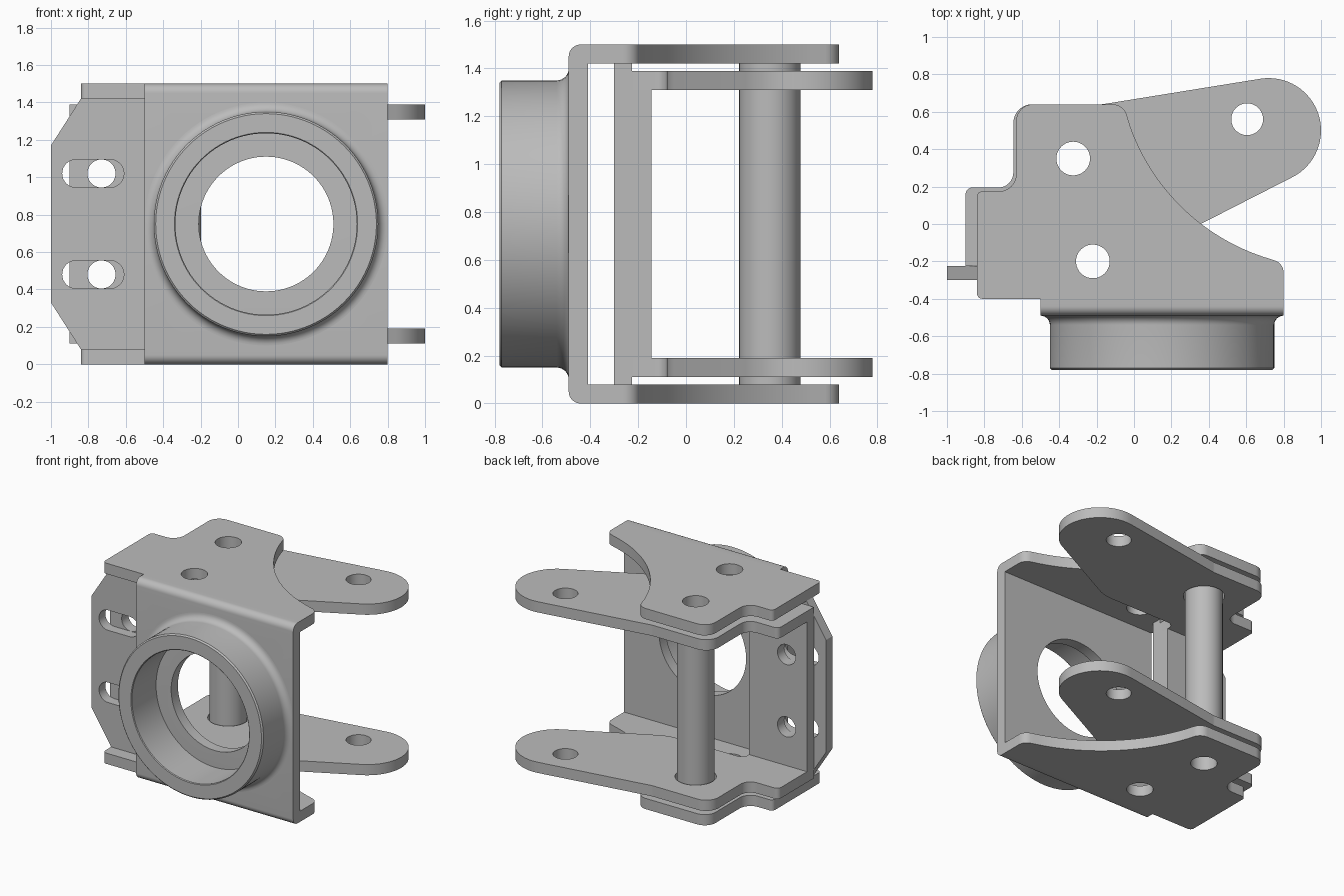
import bpy, bmesh
from math import sin, cos, pi, radians, tan, atan2
from mathutils import Vector, Matrix

if "Cube" in bpy.data.objects:
    bpy.data.objects.remove(bpy.data.objects["Cube"])

steel = bpy.data.materials.new("plain_grey_steel")
steel.use_nodes = True
GREY = (0.5, 0.5, 0.5, 1)
steel.diffuse_color = GREY
steel.node_tree.nodes["Principled BSDF"].inputs["Base Color"].default_value = GREY

# Matrices that send a flat outline plus its extrusion to model axes
FLAT = Matrix()                                                     # outline in xy, depth z
FACING = Matrix(((1, 0, 0, 0), (0, 0, 1, 0), (0, 1, 0, 0), (0, 0, 0, 1)))   # outline in xz, depth y
SIDE = Matrix(((0, 0, 1, 0), (1, 0, 0, 0), (0, 1, 0, 0), (0, 0, 0, 1)))     # outline in yz, depth x


def arc(cx, cy, r, start, end, n=32):
    """Points along an arc, angles in radians."""
    return [(cx + r * cos(start + (end - start) * i / n),
             cy + r * sin(start + (end - start) * i / n)) for i in range(n + 1)]


def rounded(corners, n=8):
    """Outline from (x, y) points and (x, y, radius) rounded corners."""
    out = []
    for i, c in enumerate(corners):
        p = Vector(c[:2])
        if len(c) == 2:
            out.append(p)
            continue
        a = (Vector(corners[i - 1][:2]) - p).normalized()
        b = (Vector(corners[(i + 1) % len(corners)][:2]) - p).normalized()
        half = a.angle(b) / 2
        centre = p + (a + b).normalized() * c[2] / sin(half)
        u = p + a * c[2] / tan(half) - centre
        v = p + b * c[2] / tan(half) - centre
        turn = u.angle_signed(v)
        for k in range(n + 1):
            out.append(centre + Matrix.Rotation(-turn * k / n, 2) @ u)
    return out


def finish(name, bm):
    bmesh.ops.recalc_face_normals(bm, faces=bm.faces)
    mesh = bpy.data.meshes.new(name)
    bm.to_mesh(mesh)
    bm.free()
    mesh.materials.append(steel)
    obj = bpy.data.objects.new(name, mesh)
    bpy.context.collection.objects.link(obj)
    return obj


def plate(name, points, low, high, axes=FLAT):
    bm = bmesh.new()
    face = bm.faces.new([bm.verts.new((p[0], p[1], low)) for p in points])
    ext = bmesh.ops.extrude_face_region(bm, geom=[face])
    moved = [g for g in ext["geom"] if isinstance(g, bmesh.types.BMVert)]
    bmesh.ops.translate(bm, verts=moved, vec=(0, 0, high - low))
    bm.transform(axes)
    return finish(name, bm)


def activate(obj):
    bpy.ops.object.select_all(action='DESELECT')
    obj.select_set(True)
    bpy.context.view_layer.objects.active = obj


def cut(obj, outlines, axes=FLAT):
    """Cut straight-through openings along the depth axis."""
    for points in outlines:
        cutter = plate("cutter", points, -2, 3, axes)
        cutter.hide_render = True
        mod = obj.modifiers.new("opening", 'BOOLEAN')
        mod.operation, mod.solver, mod.object = 'DIFFERENCE', 'EXACT', cutter
        activate(obj)
        bpy.ops.object.modifier_apply(modifier=mod.name)
        bpy.data.objects.remove(cutter)


def circle(x, y, r, n=64):
    return arc(x, y, r, 0, 2 * pi, n)[:-1]


def lathe(name, profile, n=96):
    """Turn a closed (radius, height) profile around z."""
    bm = bmesh.new()
    rings = [[bm.verts.new((r * cos(2 * pi * k / n), r * sin(2 * pi * k / n), h))
              for r, h in profile] for k in range(n)]
    m = len(profile)
    for k in range(n):
        a, b = rings[k], rings[(k + 1) % n]
        for j in range(m):
            i = (j + 1) % m
            bm.faces.new((a[j], a[i], b[i], b[j]))
    return finish(name, bm)


parts = []
PIN = (-0.325, 0.35)
BORE = (0.15, 0.75)

# Outer bracket: folded front panel with rounded bends
T, H = 0.08, 1.5
panel = plate("front_panel", rounded([
    (-0.4, 0), (-0.4, T), (-0.41, T), (-0.41, H - T), (-0.4, H - T),
    (-0.4, H), (-0.49, H, 0.05), (-0.49, 0, 0.05)]), -0.5, 0.8, SIDE)
cut(panel, [circle(*BORE, 0.36, 96)], FACING)
parts.append(panel)

# Outer bracket: top and bottom flanges with the swept cutaway
cx, cy, R = 1.048, 0.90, 1.133
sweep = arc(cx, cy, R, atan2(-0.187 - cy, 0.73 - cx), atan2(0.53 - cy, -0.02 - cx) - 2 * pi
            if atan2(0.53 - cy, -0.02 - cx) > 0 else atan2(0.53 - cy, -0.02 - cx))
outer = rounded([(-0.84, -0.4, 0.03), (0.8, -0.4), (0.8, -0.21, 0.07)] + sweep + [
    (-0.055, 0.64, 0.08), (-0.63, 0.64, 0.09), (-0.63, 0.175, 0.09), (-0.84, 0.175, 0.03)])
for name, z in (("bottom_outer_flange", 0), ("top_outer_flange", H - T)):
    flange = plate(name, outer, z, z + T)
    cut(flange, [circle(*PIN, 0.09), circle(-0.22, -0.2, 0.09)])
    parts.append(flange)

# Bearing collar on the front panel, flared into it at the base
flare = arc(0.65, 0.54, 0.05, pi, 1.5 * pi, 8)
collar = lathe("bearing_collar", [(0.485, 0.48), (0.65, 0.48)] + flare[::-1]
               + [(0.6, 0.77), (0.59, 0.78), (0.49, 0.78), (0.485, 0.775)])
collar.data.transform(Matrix.Translation((BORE[0], 0, BORE[1])) @ Matrix.Rotation(pi / 2, 4, 'X'))
parts.append(collar)

# Slotted adjustment plate between the outer flanges
slotted = plate("slotted_plate", [(-0.84, T), (-0.42, T), (-0.42, H - T), (-0.84, H - T),
                                  (-1, 1.17), (-1, 0.33)], -0.3, -0.225, FACING)
cut(slotted, [arc(-0.685, z, 0.075, -pi / 2, pi / 2, 16) + arc(-0.865, z, 0.075, pi / 2, 1.5 * pi, 16)
              for z in (0.48, 1.02)], FACING)
parts.append(slotted)

# Inner bracket: web with two bolt holes
web = plate("inner_web", [(-0.9, 0.19), (-0.42, 0.19), (-0.42, 1.31), (-0.9, 1.31)],
            -0.225, -0.145, FACING)
cut(web, [circle(-0.73, z, 0.075) for z in (0.48, 1.02)], FACING)
parts.append(web)

# Inner bracket: long lug flanges
inner = rounded([(-0.9, -0.225), (-0.42, -0.225), (-0.42, -0.08, 0.05), (0.2, -0.08, 0.3)]
                + arc(0.72, 0.5, 0.28, radians(-63), radians(99))
                + [(-0.17, 0.64, 0.1), (-0.645, 0.64, 0.1), (-0.645, 0.195, 0.08),
                   (-0.9, 0.195, 0.035)])
for name, z in (("bottom_lug_flange", 0.11), ("top_lug_flange", 1.31)):
    flange = plate(name, inner, z, z + T)
    cut(flange, [circle(*PIN, 0.14), circle(0.605, 0.56, 0.085)])
    parts.append(flange)

# Hollow pivot tube spanning the outer flanges
tube = lathe("pivot_tube", [(0.09, T), (0.128, T), (0.128, H - T), (0.09, H - T)], 64)
tube.data.transform(Matrix.Translation((*PIN, 0)))
parts.append(tube)

for obj in parts:
    activate(obj)
    bpy.ops.object.shade_smooth_by_angle(angle=radians(30))
